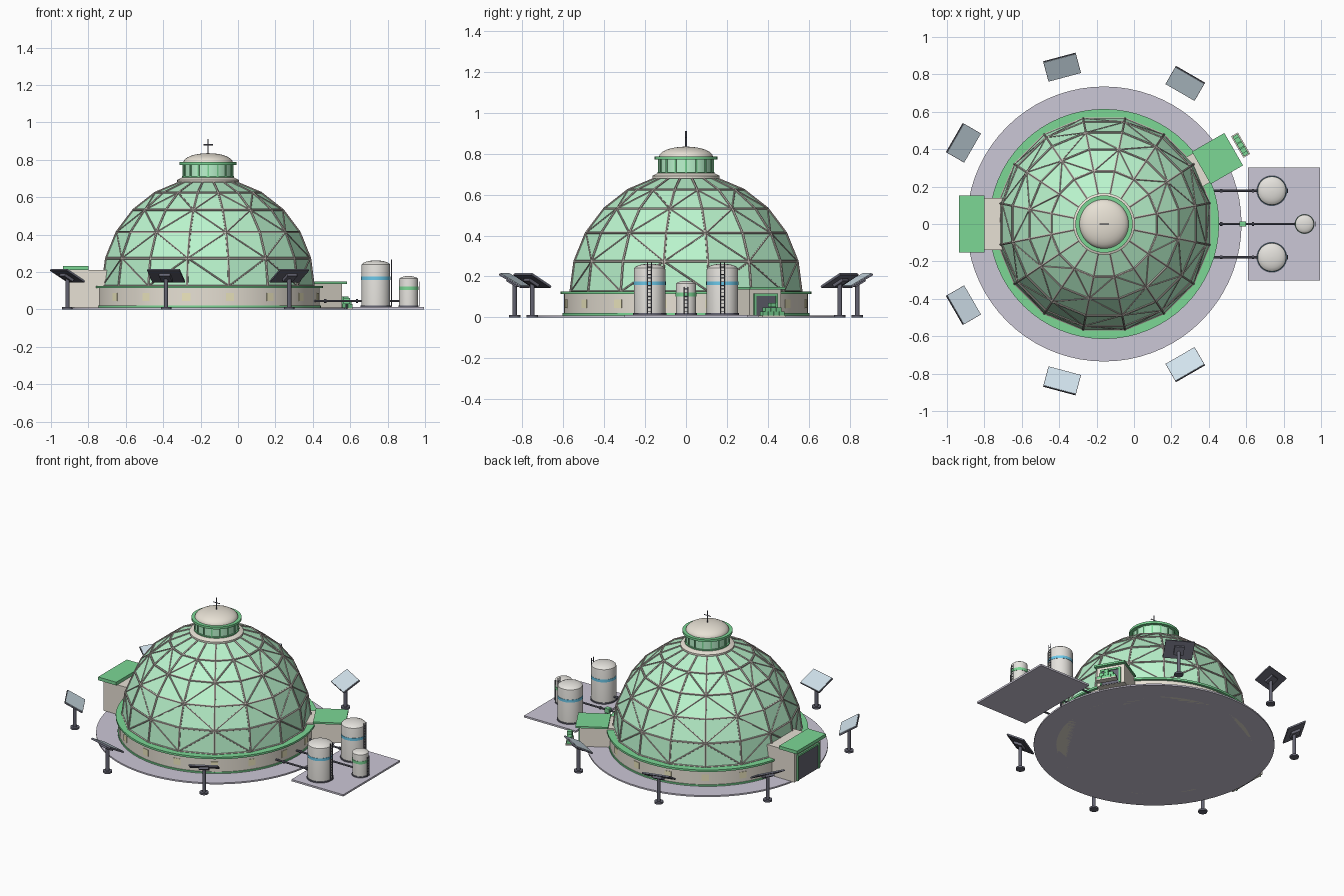
import bpy, bmesh
from math import sin, cos, pi, radians
from mathutils import Matrix, Vector

if "Cube" in bpy.data.objects:
    bpy.data.objects.remove(bpy.data.objects["Cube"])

CX = -0.16
I = Matrix.Identity(4)


def material(name, r, g, b):
    m = bpy.data.materials.new(name)
    m.diffuse_color = (r, g, b, 1)
    m.use_nodes = True
    m.node_tree.nodes["Principled BSDF"].inputs["Base Color"].default_value = m.diffuse_color
    return m


CREAM = material("cream", 0.80, 0.75, 0.66)
GREEN = material("green", 0.20, 0.68, 0.30)
GLASS = material("green_glass", 0.50, 0.92, 0.62)
STRUT = material("strut", 0.52, 0.47, 0.43)
PAD = material("pad", 0.60, 0.57, 0.67)
DARK = material("dark", 0.13, 0.13, 0.17)
METAL = material("tank_metal", 0.78, 0.76, 0.72)
BLUE = material("blue", 0.15, 0.58, 0.82)
GLOW = material("window", 0.85, 0.80, 0.52)
CELL = material("solar_cell", 0.64, 0.76, 0.84)


def finish(name, bm, mat, smooth=False):
    bmesh.ops.recalc_face_normals(bm, faces=bm.faces)
    me = bpy.data.meshes.new(name)
    bm.to_mesh(me)
    bm.free()
    ob = bpy.data.objects.new(name, me)
    me.materials.append(mat)
    bpy.context.collection.objects.link(ob)
    if smooth:
        bpy.ops.object.select_all(action='DESELECT')
        ob.select_set(True)
        bpy.context.view_layer.objects.active = ob
        bpy.ops.object.shade_smooth_by_angle(angle=radians(35))
    return ob


def add_box(bm, lo, hi, frame=I):
    lo, hi = Vector(lo), Vector(hi)
    m = frame @ Matrix.Translation((lo + hi) / 2) @ Matrix.Diagonal((*(hi - lo), 1))
    bmesh.ops.create_cube(bm, size=1, matrix=m)


def box(name, lo, hi, mat, frame=I):
    bm = bmesh.new()
    add_box(bm, lo, hi, frame)
    return finish(name, bm, mat)


def add_rod(bm, a, b, r, n=6):
    a, b = Vector(a), Vector(b)
    d = b - a
    m = Matrix.Translation((a + b) / 2) @ d.to_track_quat('Z', 'Y').to_matrix().to_4x4()
    bmesh.ops.create_cone(bm, cap_ends=True, segments=n, radius1=r, radius2=r,
                          depth=d.length, matrix=m)


def lathe(name, profile, x, y, mat, n=48, smooth=True):
    """Revolve (radius, z) points around a vertical axis at x, y."""
    bm = bmesh.new()
    rings = [[bm.verts.new((x + r * cos(2 * pi * i / n), y + r * sin(2 * pi * i / n), z))
              for i in range(n)] for r, z in profile]
    for p, q in zip(rings, rings[1:]):
        for i in range(n):
            j = (i + 1) % n
            bm.faces.new((p[i], p[j], q[j], q[i]))
    bm.faces.new(rings[0])
    bm.faces.new(rings[-1])
    return finish(name, bm, mat, smooth)


def disc(name, r, z0, z1, x, y, mat, n=48):
    return lathe(name, [(r, z0), (r, z1)], x, y, mat, n)


def polar(angle):
    return Matrix.Translation((CX, 0, 0)) @ Matrix.Rotation(radians(angle), 4, 'Z')


# Ground pads
disc("round_pad", 0.735, 0, 0.01, CX, 0, PAD, 72)
box("tank_pad", (0.61, -0.302, 0), (0.995, 0.302, 0.012), PAD)

# Base wall, trims and windows
disc("base_wall", 0.597, 0.0, 0.12, CX, 0, CREAM, 64)
disc("lower_trim", 0.603, 0.008, 0.02, CX, 0, GREEN, 64)
disc("upper_trim", 0.615, 0.113, 0.126, CX, 0, GREEN, 64)
bm = bmesh.new()
for k in range(16):
    add_box(bm, (0.58, -0.022, 0.045), (0.599, 0.022, 0.088), polar(11.25 + 22.5 * k))
finish("wall_windows", bm, GLOW)

# Dome glass: 16 sides, rings every 15 degrees
N, R = 16, 0.575


def dome_point(i, j):
    a, e = 2 * pi * (i + 0.5) / N, radians(15 * j)
    return Vector((CX + R * cos(e) * cos(a), R * cos(e) * sin(a), 0.125 + R * sin(e)))


lathe_pts = [(R * cos(radians(15 * j)), 0.125 + R * sin(radians(15 * j))) for j in range(6)]
glass = lathe("dome_glass", lathe_pts, 0, 0, GLASS, N, False)
glass.data.transform(polar(180 / N))

# Dome frame: ribs, rings and zigzag braces
bm = bmesh.new()
for i in range(N):
    for j in range(6):
        add_rod(bm, dome_point(i, j), dome_point(i + 1, j), 0.0065)
        if j < 5:
            add_rod(bm, dome_point(i, j), dome_point(i, j + 1), 0.0065)
        if j < 4:
            s = (i + j) % 2
            add_rod(bm, dome_point(i + s, j), dome_point(i + 1 - s, j + 1), 0.0045)
finish("dome_frame", bm, STRUT)

# Roof lantern and antenna
lathe("lantern_collar", [(0.165, 0.68), (0.165, 0.692), (0.14, 0.705)], CX, 0, CREAM)
disc("lantern_glass", 0.132, 0.69, 0.775, CX, 0, GLASS, 16)
disc("lantern_foot", 0.139, 0.70, 0.712, CX, 0, GREEN)
bm = bmesh.new()
for k in range(16):
    add_box(bm, (0.128, -0.004, 0.70), (0.137, 0.004, 0.775), polar(22.5 * k))
finish("lantern_mullions", bm, GREEN)
disc("lantern_rim", 0.153, 0.772, 0.787, CX, 0, GREEN)
lathe("lantern_cap", [(0.13 * cos(t * pi / 16) + 0.002, 0.785 + 0.05 * sin(t * pi / 16))
                      for t in range(9)], CX, 0, CREAM)
bm = bmesh.new()
add_rod(bm, (CX, 0, 0.82), (CX, 0, 0.912), 0.004)
add_rod(bm, (CX - 0.025, 0, 0.88), (CX + 0.025, 0, 0.88), 0.003)
finish("antenna", bm, DARK)


# Airlocks: box, roof slab, dark door and green door frame
def airlock(name, angle, front, w, h, roof0, roof1, roof_w, roof_t, door_w, door_h):
    f = polar(angle)
    box(name + "_body", (0.54, -w, 0.008), (front, w, h), CREAM, f)
    box(name + "_roof", (roof0, -roof_w, h), (roof1, roof_w, h + roof_t), GREEN, f)
    box(name + "_door", (front - 0.01, -door_w, 0.01), (front + 0.004, door_w, door_h), DARK, f)
    b = bmesh.new()
    for s in (-1, 1):
        y = s * (door_w + 0.006)
        add_box(b, (front - 0.01, y - 0.006, 0.01), (front + 0.01, y + 0.006, door_h), f)
    add_box(b, (front - 0.01, -door_w - 0.012, door_h),
            (front + 0.01, door_w + 0.012, door_h + 0.012), f)
    finish(name + "_door_frame", b, GREEN)


airlock("main_airlock", 180, 0.745, 0.14, 0.21, 0.64, 0.775, 0.153, 0.022, 0.105, 0.17)
airlock("side_airlock", 30, 0.775, 0.09, 0.136, 0.60, 0.80, 0.1, 0.012, 0.055, 0.105)

# Crates by the side airlock, on a low pallet
f = polar(30)
box("crate_pallet", (0.822, -0.066, 0), (0.864, 0.066, 0.008), CREAM, f)
bm = bmesh.new()
for row, count in enumerate((4, 3, 1)):
    for k in range(count):
        y = (k - (count - 1) / 2) * 0.031
        z = 0.008 + row * 0.021
        add_box(bm, (0.828, y - 0.014, z), (0.858, y + 0.014, z + 0.02), f)
finish("crates", bm, GREEN)


# Storage tanks with bands, base rings and ladders
def tank(name, x, y, r, top, dome, band, b0, b1):
    prof = [(r, 0.012), (r, top - dome)]
    prof += [(r * cos(t * pi / 12) + 0.001, top - dome + dome * sin(t * pi / 12)) for t in range(1, 7)]
    lathe(name, prof, x, y, METAL, 32)
    disc(name + "_base", r * 1.07, 0.01, 0.02, x, y, DARK, 32)
    disc(name + "_band", r + 0.002, b0, b1, x, y, band, 32)
    b = bmesh.new()
    lx, w, end = x + r + 0.007, 0.010, top + 0.005 if r > 0.06 else top - 0.03
    for s in (-w, w):
        add_rod(b, (lx, y + s, 0.015), (lx, y + s, end), 0.0022)
    for k in range(int((end - 0.02) / 0.018)):
        z = 0.03 + 0.018 * k
        add_rod(b, (lx, y - w, z), (lx, y + w, z), 0.002)
    finish(name + "_ladder", b, DARK)


for side, s in (("front", -1), ("back", 1)):
    tank(side + "_tank", 0.737, s * 0.178, 0.077, 0.262, 0.028, BLUE, 0.158, 0.176)
tank("small_tank", 0.912, 0, 0.05, 0.178, 0.018, GREEN, 0.103, 0.122)

# Pipes and valve
bm = bmesh.new()
for y, x1 in ((-0.178, 0.68), (0, 0.88), (0.178, 0.68)):
    add_rod(bm, (0.38, y, 0.045), (x1, y, 0.045), 0.006, 10)
    for x in (0.46, 0.63):
        add_rod(bm, (x, y, 0.045), (x + 0.012, y, 0.045), 0.010, 10)
add_rod(bm, (0.58, 0, 0), (0.58, 0, 0.045), 0.006)
finish("pipes", bm, DARK)
box("valve", (0.565, -0.014, 0.03), (0.598, 0.014, 0.06), GREEN)

# Solar panels tilted in toward the dome
for k, a in enumerate((60, 105, 150, 210, 255, 300), 1):
    f = polar(a) @ Matrix.Translation((0.868, 0, 0))
    p = f.translation
    bm = bmesh.new()
    add_rod(bm, (p.x, p.y, 0), (p.x, p.y, 0.012), 0.028, 16)
    add_rod(bm, (p.x, p.y, 0.012), (p.x, p.y, 0.175), 0.011, 12)
    tilt = f @ Matrix.Translation((0, 0, 0.18)) @ Matrix.Rotation(radians(-30), 4, 'Y')
    add_box(bm, (-0.0625, -0.09, -0.005), (0.0625, 0.09, 0.004), tilt)
    add_box(bm, (-0.03, -0.03, -0.02), (0.03, 0.03, -0.005), tilt)
    finish(f"solar_stand_{k}", bm, DARK)
    box(f"solar_panel_{k}", (-0.06, -0.0875, 0.0), (0.06, 0.0875, 0.0065), CELL, tilt)
